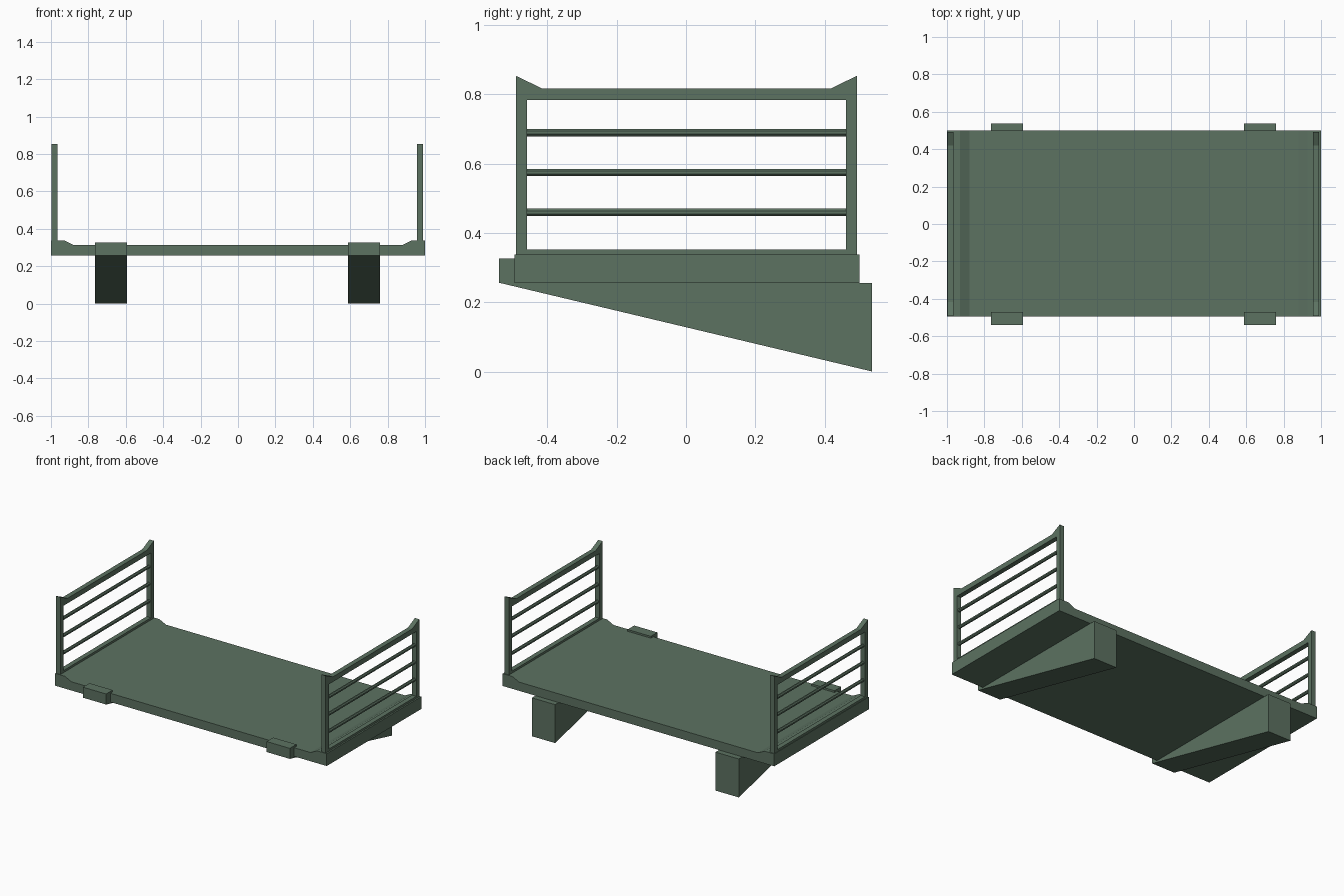
import bpy, bmesh, math
from mathutils import Vector, Matrix

cube = bpy.data.objects.get("Cube")
if cube:
    bpy.data.objects.remove(cube, do_unlink=True)

green = bpy.data.materials.new("muted green paint")
green.use_nodes = True
colour = (0.107, 0.168, 0.120, 1)
green.diffuse_color = colour
bsdf = green.node_tree.nodes["Principled BSDF"]
bsdf.inputs["Base Color"].default_value = colour
bsdf.inputs["Roughness"].default_value = 0.8


def finish(name, bm):
    bmesh.ops.recalc_face_normals(bm, faces=bm.faces)
    mesh = bpy.data.meshes.new(name)
    bm.to_mesh(mesh)
    bm.free()
    mesh.materials.append(green)
    obj = bpy.data.objects.new(name, mesh)
    bpy.context.collection.objects.link(obj)
    return obj


def prism(name, profile, axis, start, end):
    """Extrude a profile along x (points are y, z) or along y (points are x, z)."""
    bm = bmesh.new()
    if axis == "x":
        points = [(start, a, b) for a, b in profile]
        step = Vector((end - start, 0, 0))
    else:
        points = [(a, start, b) for a, b in profile]
        step = Vector((0, end - start, 0))
    face = bm.faces.new([bm.verts.new(p) for p in points])
    out = bmesh.ops.extrude_face_region(bm, geom=[face], use_keep_orig=True)
    verts = [v for v in out["geom"] if isinstance(v, bmesh.types.BMVert)]
    bmesh.ops.translate(bm, verts=verts, vec=step)
    return finish(name, bm)


def rod(name, x, z, radius, y0, y1):
    bm = bmesh.new()
    place = Matrix.Translation((x, (y0 + y1) / 2, z)) @ Matrix.Rotation(math.pi / 2, 4, "X")
    place = place @ Matrix.Rotation(math.pi / 8, 4, "Z")
    bmesh.ops.create_cone(bm, cap_ends=True, segments=8, radius1=radius,
                          radius2=radius, depth=y1 - y0, matrix=place)
    return finish(name, bm)


# Platform with raised lips at both ends
BASE, DECK, LIP = 0.256, 0.314, 0.338
prism("platform", [(-1, BASE), (1, BASE), (1, LIP), (0.928, LIP), (0.88, DECK),
                   (-0.88, DECK), (-0.93, LIP), (-1, LIP)], "y", -0.495, 0.5)

# Wedge supports with front stops
for side, x0, x1 in (("right", -0.765, -0.594), ("left", 0.588, 0.759)):
    prism(side + "_wedge_support", [(-0.539, BASE), (0.537, 0), (0.537, BASE)], "x", x0, x1)
    prism(side + "_front_stop", [(-0.539, BASE), (-0.47, BASE), (-0.47, 0.326),
                                 (-0.539, 0.326)], "x", x0, x1)

# End railings: peaked frame, bottom bar and three slats
Y0, Y1, IN0, IN1 = -0.491, 0.493, -0.458, 0.462
frame = [(Y0, LIP), (IN0, LIP), (IN0, 0.783), (IN1, 0.783), (IN1, LIP), (Y1, LIP),
         (Y1, 0.853), (0.419, 0.817), (-0.416, 0.817), (Y0, 0.853)]
for side, x0, x1 in (("right", -0.997, -0.965), ("left", 0.958, 0.99)):
    prism(side + "_railing_frame", frame, "x", x0, x1)
    prism(side + "_bottom_bar", [(IN0, LIP), (IN1, LIP), (IN1, 0.352), (IN0, 0.352)], "x", x0, x1)
    for i in range(3):
        rod(f"{side}_slat_{i + 1}", (x0 + x1) / 2, 0.459 + i * 0.115, 0.0115, IN0, IN1)
